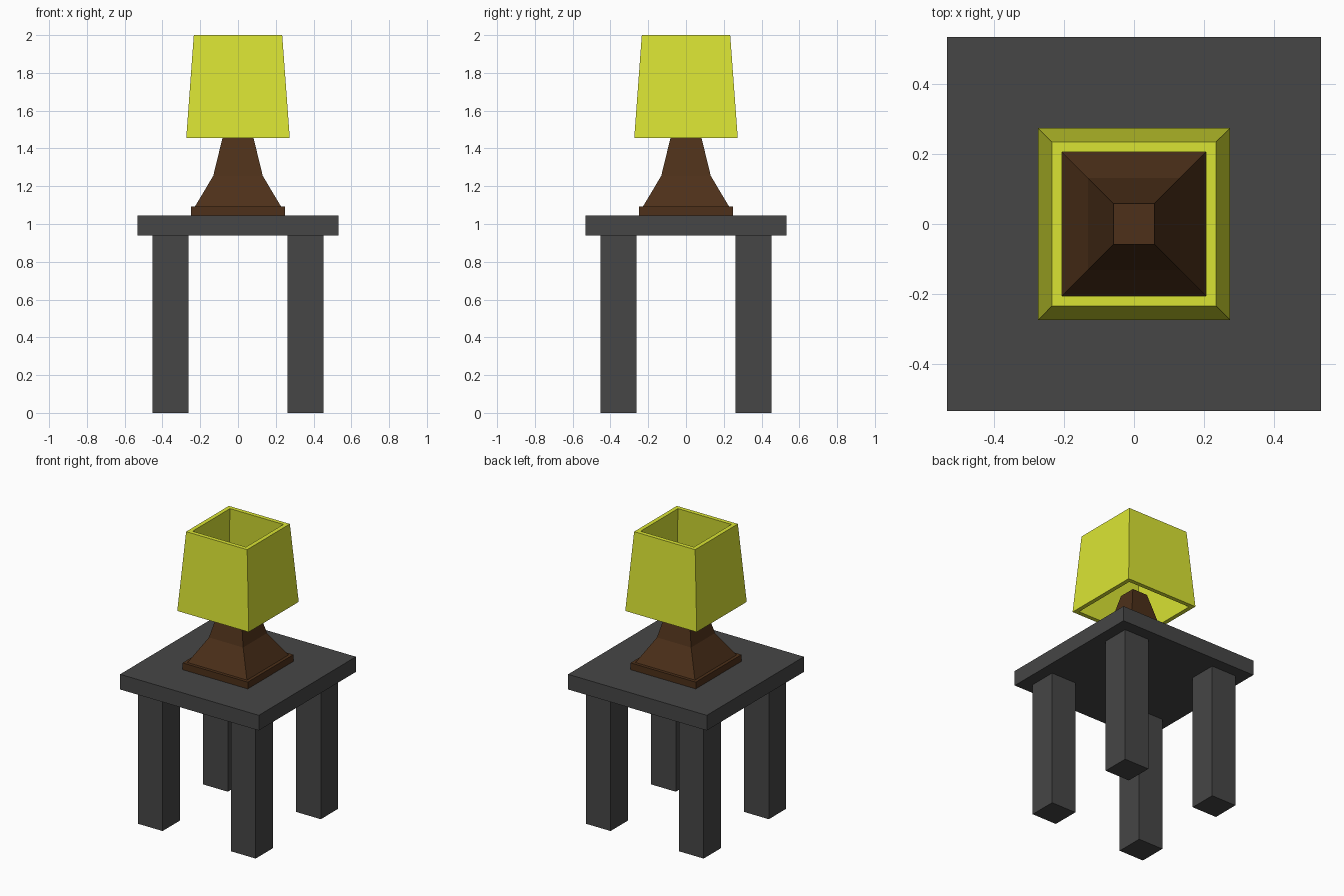
import bpy, bmesh

if "Cube" in bpy.data.objects:
    bpy.data.objects.remove(bpy.data.objects["Cube"])


def material(name, rgb):
    m = bpy.data.materials.new(name)
    m.diffuse_color = (*rgb, 1)
    m.use_nodes = True
    m.node_tree.nodes["Principled BSDF"].inputs["Base Color"].default_value = m.diffuse_color
    return m


GREY = material("dark_grey", (0.061, 0.061, 0.061))
BROWN = material("brown_wood", (0.074, 0.030, 0.010))
YELLOW = material("yellow_fabric", (0.70, 0.775, 0.034))


def square_loft(name, profile, mat, center=(0, 0), closed=False):
    """Stack square rings given as (half width, z); cap the ends or join them in a loop."""
    bm = bmesh.new()
    rings = [[bm.verts.new((sx * r, sy * r, z))
              for sx, sy in ((-1, -1), (1, -1), (1, 1), (-1, 1))]
             for r, z in profile]
    pairs = list(zip(rings, rings[1:]))
    if closed:
        pairs.append((rings[-1], rings[0]))
    for low, high in pairs:
        for i in range(4):
            j = (i + 1) % 4
            bm.faces.new((low[i], low[j], high[j], high[i]))
    if not closed:
        bm.faces.new(rings[0][::-1])
        bm.faces.new(rings[-1])
    bmesh.ops.recalc_face_normals(bm, faces=bm.faces)
    mesh = bpy.data.meshes.new(name)
    bm.to_mesh(mesh)
    bm.free()
    mesh.materials.append(mat)
    obj = bpy.data.objects.new(name, mesh)
    obj.location = (*center, 0)
    bpy.context.collection.objects.link(obj)
    return obj


# Table: top and four legs
square_loft("table_top", [(0.532, 0.94), (0.532, 1.045)], GREY)
for side, x in (("left", -0.357), ("right", 0.357)):
    for end, y in (("front", -0.357), ("back", 0.357)):
        square_loft(f"{end}_{side}_leg", [(0.095, 0), (0.095, 0.94)], GREY, (x, y))

# Lamp: foot plate and tapering stem
square_loft("lamp_foot", [(0.25, 1.045), (0.25, 1.092)], BROWN)
square_loft("lamp_stem", [(0.228, 1.092), (0.131, 1.255), (0.058, 1.555)], BROWN)

# Open shade with wall thickness: outer wall up, inner wall down
square_loft("lamp_shade",
            [(0.274, 1.455), (0.234, 2.0), (0.205, 2.0), (0.245, 1.455)],
            YELLOW, closed=True)
